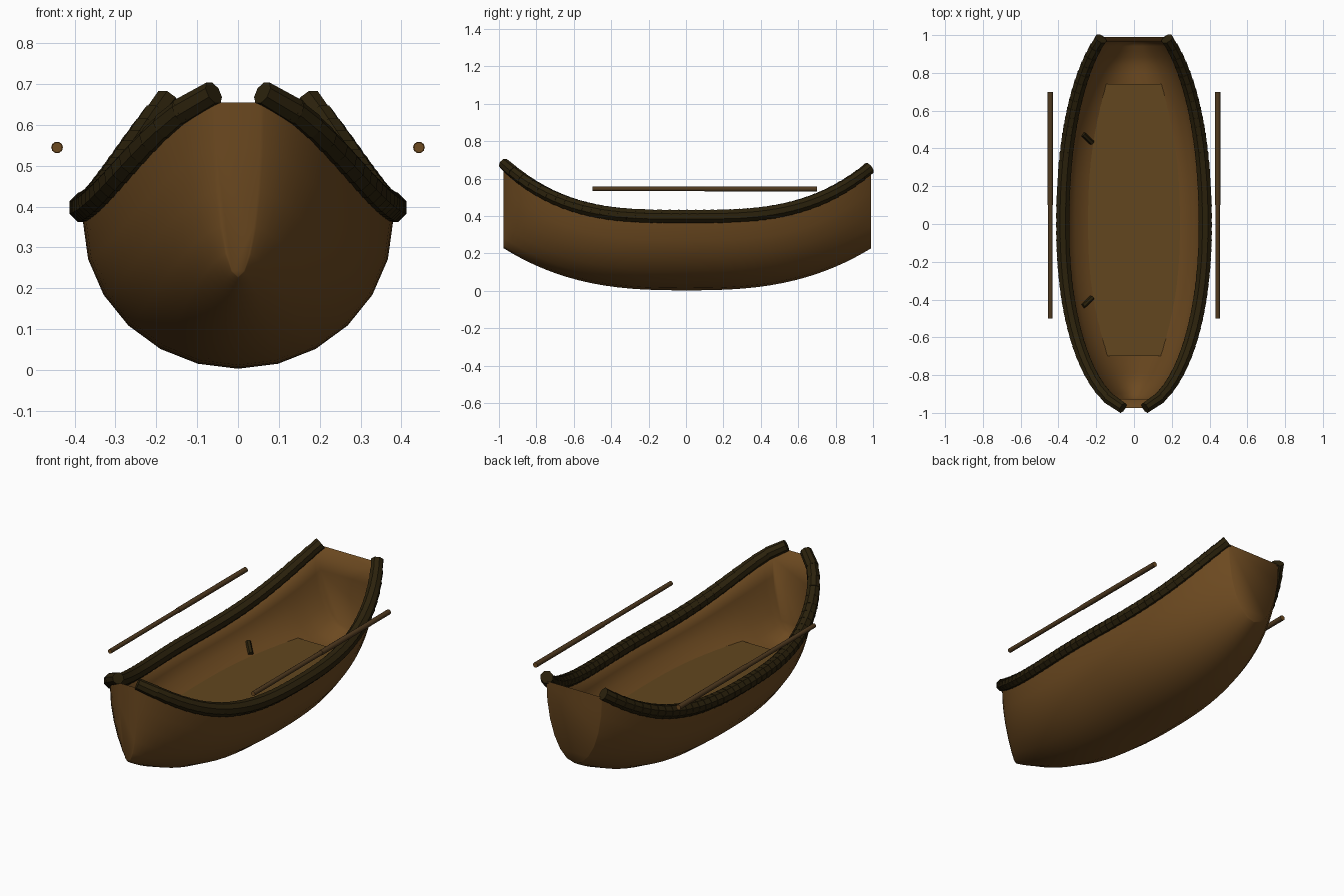
import bpy, bmesh, math
from mathutils import Vector

if "Cube" in bpy.data.objects:
    bpy.data.objects.remove(bpy.data.objects["Cube"])

Y0, Y1 = -0.975, 0.99      # hull ends


def material(name, rgb):
    m = bpy.data.materials.new(name)
    m.diffuse_color = (*rgb, 1)
    m.use_nodes = True
    m.node_tree.nodes["Principled BSDF"].inputs["Base Color"].default_value = m.diffuse_color
    return m


hull_wood = material("hull wood", (0.150, 0.067, 0.0145))
floor_wood = material("floor wood", (0.122, 0.062, 0.0135))
dark_wood = material("dark wood", (0.024, 0.0155, 0.0036))
oar_wood = material("oar wood", (0.078, 0.041, 0.0135))


def make(name, bm, mats, smooth=None):
    bmesh.ops.recalc_face_normals(bm, faces=bm.faces)
    me = bpy.data.meshes.new(name)
    bm.to_mesh(me)
    bm.free()
    ob = bpy.data.objects.new(name, me)
    bpy.context.collection.objects.link(ob)
    for m in mats:
        me.materials.append(m)
    if smooth:
        bpy.context.view_layer.objects.active = ob
        ob.select_set(True)
        bpy.ops.object.shade_smooth_by_angle(angle=math.radians(smooth))
        ob.select_set(False)
    return ob


# Hull lines along the length
def frac(y):
    return min(1, abs(y) / (0.975 if y < 0 else 0.99))


def width(y):
    t = abs(y) / (0.985 if y < 0 else 1.10)
    return 0.38 * math.sqrt(max(0, 1 - t ** 2.15))


def sheer(y):
    return 0.365 + (0.29 if y < 0 else 0.275) * frac(y) ** 3.2


def keel(y):
    return 0.003 + 0.225 * frac(y) ** 2.7


def section(bm, y, w, bottom, ys):
    top = sheer(y)
    return [bm.verts.new((w * math.sin(a), ys, top - (top - bottom) * math.cos(a)))
            for a in (math.radians(-90 + 15 * i) for i in range(13))]


def skin(bm, rows):
    for a, b in zip(rows, rows[1:]):
        for i in range(len(a) - 1):
            bm.faces.new((a[i], a[i + 1], b[i + 1], b[i]))


# Hull: outer shell, shallower inner bowl, end walls and top edge
bm = bmesh.new()
n = 40
spots = [(Y0 + Y1) / 2 - (Y1 - Y0) / 2 * math.cos(math.pi * i / n) for i in range(n + 1)]
outer = [section(bm, y, width(y), keel(y), y) for y in spots]
inner = [section(bm, y, max(0.03, width(y) - 0.02), max(0.175, keel(y) + 0.02), y)
         for y in spots if Y0 + 0.03 < y < Y1 - 0.025]
skin(bm, outer)
skin(bm, inner)
for row in (outer[0], outer[-1], inner[0], inner[-1]):
    bm.faces.new(row)
for k in (0, -1):
    o, i = [r[k] for r in outer], [r[k] for r in inner]
    pad = (len(o) - len(i)) // 2
    i = [i[0]] * pad + i + [i[-1]] * (len(o) - len(i) - pad)
    for j in range(len(o) - 1):
        bm.faces.new(list(dict.fromkeys([o[j], o[j + 1], i[j + 1], i[j]])))
bm.faces.new((outer[0][0], outer[0][-1], inner[0][-1], inner[0][0]))
bm.faces.new((outer[-1][0], outer[-1][-1], inner[-1][-1], inner[-1][0]))
make("hull", bm, [hull_wood], 88)

# Floor: one flat deck with stepped edges
bm = bmesh.new()
steps = 24
edge = []
for i in range(steps):
    a, b = -0.70 + 1.44 * i / steps, -0.70 + 1.44 * (i + 1) / steps
    w = 0.247 - 0.085 * (abs((a + b) / 2 - 0.02) / 0.72) ** 2.2
    edge += [(w, a), (w, b)]
outline = edge + [(-x, y) for x, y in reversed(edge)]
bm.faces.new([bm.verts.new((x, y, 0.226)) for x, y in outline])
make("floor", bm, [floor_wood])


# Prism between two points; the end caps may take another material
def rod(bm, a, b, r, sides, spin=0.0, cap=0, r2=None):
    a, b = Vector(a), Vector(b)
    d = (b - a).normalized()
    u = d.cross(Vector((0, 0, 1))).normalized()
    v = u.cross(d)
    rings = []
    for p, q in ((a, r), (b, r2 or r)):
        rings.append([bm.verts.new(p + q * (u * math.cos(t) + v * math.sin(t)))
                      for t in (spin + 2 * math.pi * k / sides for k in range(sides))])
    for k in range(sides):
        j = (k + 1) % sides
        bm.faces.new((rings[0][k], rings[0][j], rings[1][j], rings[1][k]))
    for ring in rings:
        bm.faces.new(ring).material_index = cap


# Gunwales: overlapping short blocks following the top edge
for side, label in ((-1, "left"), (1, "right")):
    bm = bmesh.new()
    count = 42
    pts = [Vector((side * (width(y) - 0.003), y, sheer(y) + 0.033 - 0.008 * frac(y) ** 4))
           for y in (-0.97 + 1.945 * i / count for i in range(count + 1))]
    for i, (a, b) in enumerate(zip(pts, pts[1:])):
        d = (b - a).normalized() * 0.008
        r = 0.036 - 0.006 * frac((a.y + b.y) / 2) ** 4
        rod(bm, a - d, b + d, r, 8, math.pi / 8, r2=r + 0.003)
    make(label + "_gunwale", bm, [dark_wood])

    # Oars: slim shaft with a slightly thicker half
    bm = bmesh.new()
    x = side * 0.443
    rod(bm, (x, -0.5, 0.545), (x, 0.1, 0.545), 0.0125, 10, cap=1)
    rod(bm, (x, 0.1, 0.545), (x, 0.7, 0.545), 0.0145, 10, cap=1)
    make(label + "_oar", bm, [oar_wood, hull_wood], 50)

# Small dark braces showing on the inner left wall
bm = bmesh.new()
for s, y in ((1, 0.45), (-1, -0.41)):
    rod(bm, (-0.27, y + 0.025 * s, 0.275), (-0.222, y - 0.02 * s, 0.235), 0.014, 6)
make("braces", bm, [dark_wood])
